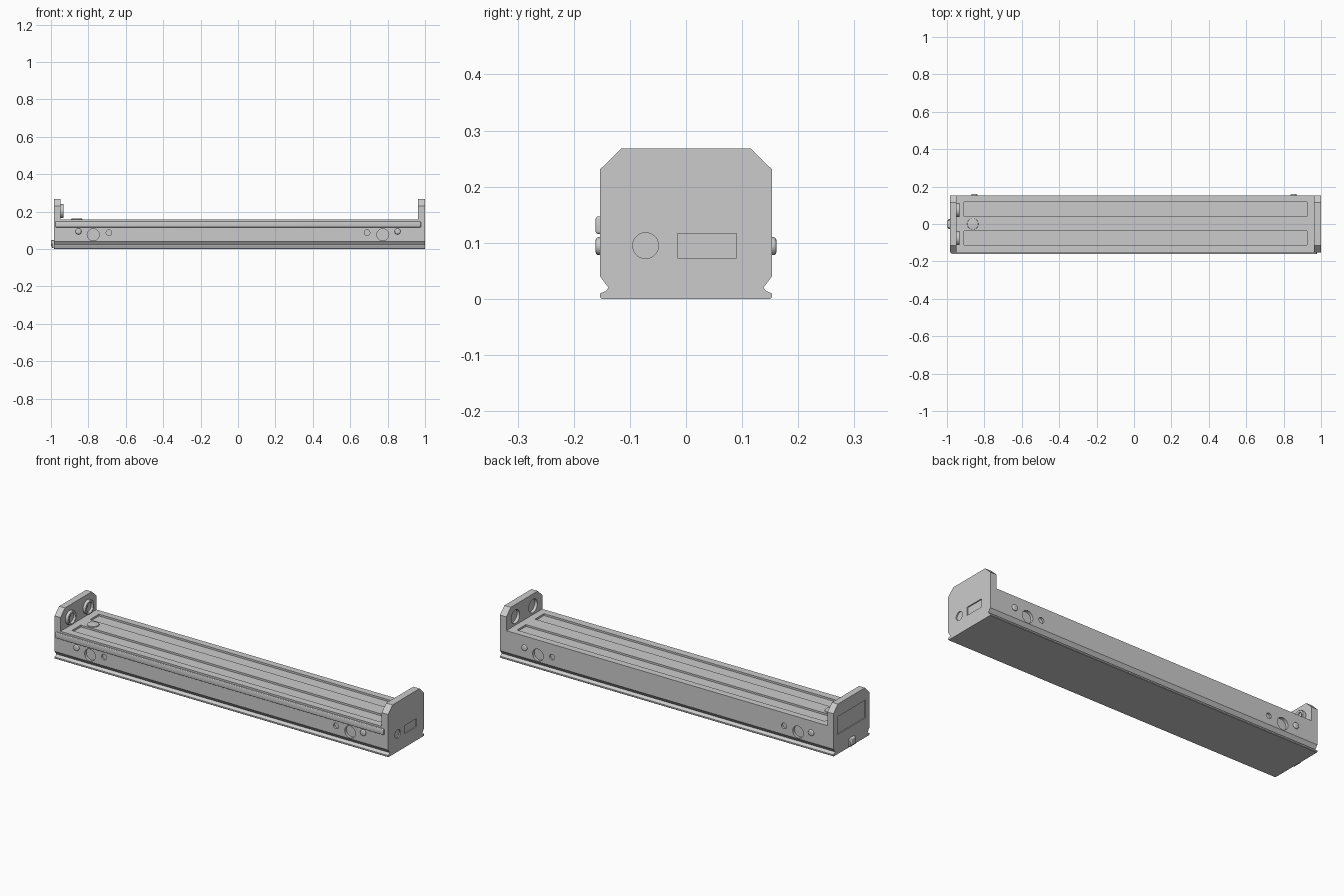
import bpy
import math
from mathutils import Vector

if "Cube" in bpy.data.objects:
    bpy.data.objects.remove(bpy.data.objects["Cube"])

AXIS_ROT = {'X': (0, math.pi / 2, 0), 'Y': (math.pi / 2, 0, 0), 'Z': (0, 0, 0)}


def activate(ob):
    bpy.ops.object.select_all(action='DESELECT')
    ob.select_set(True)
    bpy.context.view_layer.objects.active = ob


def box(name, lo, hi, bevel=0):
    lo, hi = Vector(lo), Vector(hi)
    bpy.ops.mesh.primitive_cube_add(size=1, location=(lo + hi) / 2)
    ob = bpy.context.object
    ob.name = name
    ob.scale = hi - lo
    return finish(ob, bevel)


def disc(name, centre, radius, depth, axis, bevel=0):
    bpy.ops.mesh.primitive_cylinder_add(vertices=32, radius=radius, depth=depth,
                                        location=centre, rotation=AXIS_ROT[axis])
    ob = bpy.context.object
    ob.name = name
    return finish(ob, bevel)


def finish(ob, bevel):
    activate(ob)
    bpy.ops.object.transform_apply(location=True, rotation=True, scale=True)
    if bevel:
        mod = ob.modifiers.new("round", 'BEVEL')
        mod.width = bevel
        mod.segments = 3
        mod.limit_method = 'ANGLE'
        bpy.ops.object.modifier_apply(modifier=mod.name)
    bpy.ops.object.shade_smooth_by_angle(angle=math.radians(35))
    return ob


def cut(ob, cutter):
    cutter.hide_render = True
    activate(ob)
    mod = ob.modifiers.new("cut", 'BOOLEAN')
    mod.operation = 'DIFFERENCE'
    mod.solver = 'EXACT'
    mod.object = cutter
    bpy.ops.object.modifier_apply(modifier=mod.name)
    bpy.data.objects.remove(cutter)


X0, X1, W, TOP = -0.984, 1.0, 0.153, 0.157

# Housing: end profile swept along x
half = [(0.150, 0), (W, 0.003), (W, 0.010), (0.143, 0.014), (0.138, 0.020),
        (W, 0.040), (W, 0.231), (0.115, 0.268)]
profile = half + [(-y, z) for y, z in reversed(half)]
n = len(profile)
verts = [(x, y, z) for x in (X0, X1) for y, z in profile]
faces = [tuple(reversed(range(n))), tuple(range(n, 2 * n))]
faces += [(i, (i + 1) % n, n + (i + 1) % n, n + i) for i in range(n)]
mesh = bpy.data.meshes.new("housing")
mesh.from_pydata(verts, [], faces)
housing = bpy.data.objects.new("housing", mesh)
bpy.context.collection.objects.link(housing)

# Open the top between the two end plates
cut(housing, box("cutter", (-0.949, -0.3, TOP), (0.962, 0.3, 0.4)))

# Long recessed trays in the top
for y in (-0.075, 0.079):
    cut(housing, box("cutter", (-0.909, y - 0.038, TOP - 0.010), (0.924, y + 0.038, 0.2)))

# Side sockets, mirrored left/right and front/back
for sy in (-1, 1):
    for sx in (-1, 1):
        cut(housing, disc("cutter", (sx * 0.774, sy * W, 0.076), 0.032, 0.030, 'Y'))
        cut(housing, disc("cutter", (sx * 0.69, sy * W, 0.087), 0.015, 0.020, 'Y'))
        disc("side_peg", (sx * 0.853, sy * (W - 0.002), 0.094), 0.016, 0.020, 'Y', 0.005)

# Right plate: shallow panel and round port outside, two sockets inside
cut(housing, box("cutter", (X1 - 0.006, -0.015, 0.073), (1.1, 0.090, 0.117)))
cut(housing, disc("cutter", (X1, -0.072, 0.095), 0.023, 0.012, 'X'))
for y in (-0.075, 0.075):
    cut(housing, disc("cutter", (0.962, y, 0.203), 0.036, 0.032, 'X'))

# Left plate: shallow panel outside
cut(housing, box("cutter", (-1.1, -0.120, 0.105), (X0 + 0.005, 0.120, 0.200)))
activate(housing)
bpy.ops.object.shade_smooth_by_angle(angle=math.radians(30))

# Left plate: two hollow plugs facing inwards
for y in (-0.075, 0.075):
    plug = disc("round_plug", (-0.943, y, 0.203), 0.037, 0.020, 'X', 0.003)
    cut(plug, disc("cutter", (-0.933, y, 0.203), 0.026, 0.022, 'X'))

# Strip along the front, top button and left end latch
box("front_strip", (-0.976, -0.161, 0.116), (0.978, -0.145, 0.147), 0.004)
disc("top_button", (-0.862, 0, TOP), 0.030, 0.010, 'Z', 0.002)
box("end_latch", (-1.0, -0.020, 0.012), (X0 + 0.01, 0.020, 0.048), 0.004)
box("latch_foot", (-0.994, -0.026, 0.004), (X0 + 0.01, 0.026, 0.030), 0.003)
